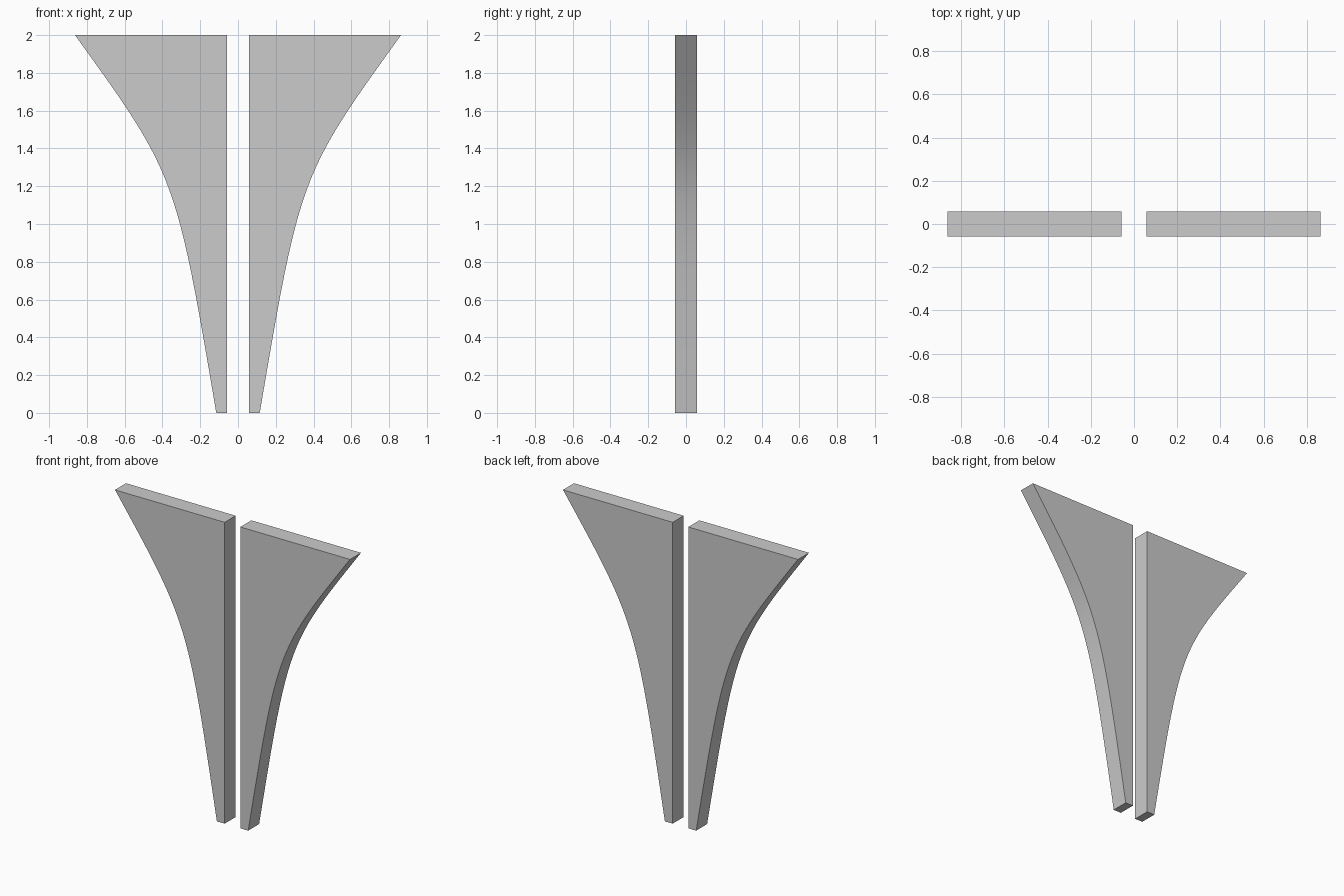
import bpy, bmesh
from mathutils import Vector
from mathutils.geometry import interpolate_bezier

if "Cube" in bpy.data.objects:
    bpy.data.objects.remove(bpy.data.objects["Cube"])

HALF = 0.0575      # half thickness, also the half gap between panels
HEIGHT = 2.0
BEND = Vector((0.329, 1.26))   # where the lower and upper tangents meet


def flared_panel(name, side):
    # Outline: straight inner edge, curved outer edge
    curve = interpolate_bezier(Vector((0.115, 0)), BEND, BEND,
                               Vector((0.863, HEIGHT)), 25)
    outline = [Vector((HALF, 0))] + list(curve) + [Vector((HALF, HEIGHT))]

    # Fill the outline and extrude it through the thickness
    bm = bmesh.new()
    face = bm.faces.new([bm.verts.new((side * p.x, -HALF, p.y)) for p in outline])
    result = bmesh.ops.extrude_face_region(bm, geom=[face], use_keep_orig=True)
    verts = [v for v in result["geom"] if isinstance(v, bmesh.types.BMVert)]
    bmesh.ops.translate(bm, verts=verts, vec=(0, 2 * HALF, 0))
    bmesh.ops.recalc_face_normals(bm, faces=bm.faces)
    mesh = bpy.data.meshes.new(name)
    bm.to_mesh(mesh)
    bm.free()

    obj = bpy.data.objects.new(name, mesh)
    bpy.context.collection.objects.link(obj)
    bpy.ops.object.select_all(action='DESELECT')
    obj.select_set(True)
    bpy.context.view_layer.objects.active = obj
    bpy.ops.object.shade_smooth_by_angle(angle=0.5)
    return obj


# Mirrored pair of panels
flared_panel("right_flared_panel", 1)
flared_panel("left_flared_panel", -1)
